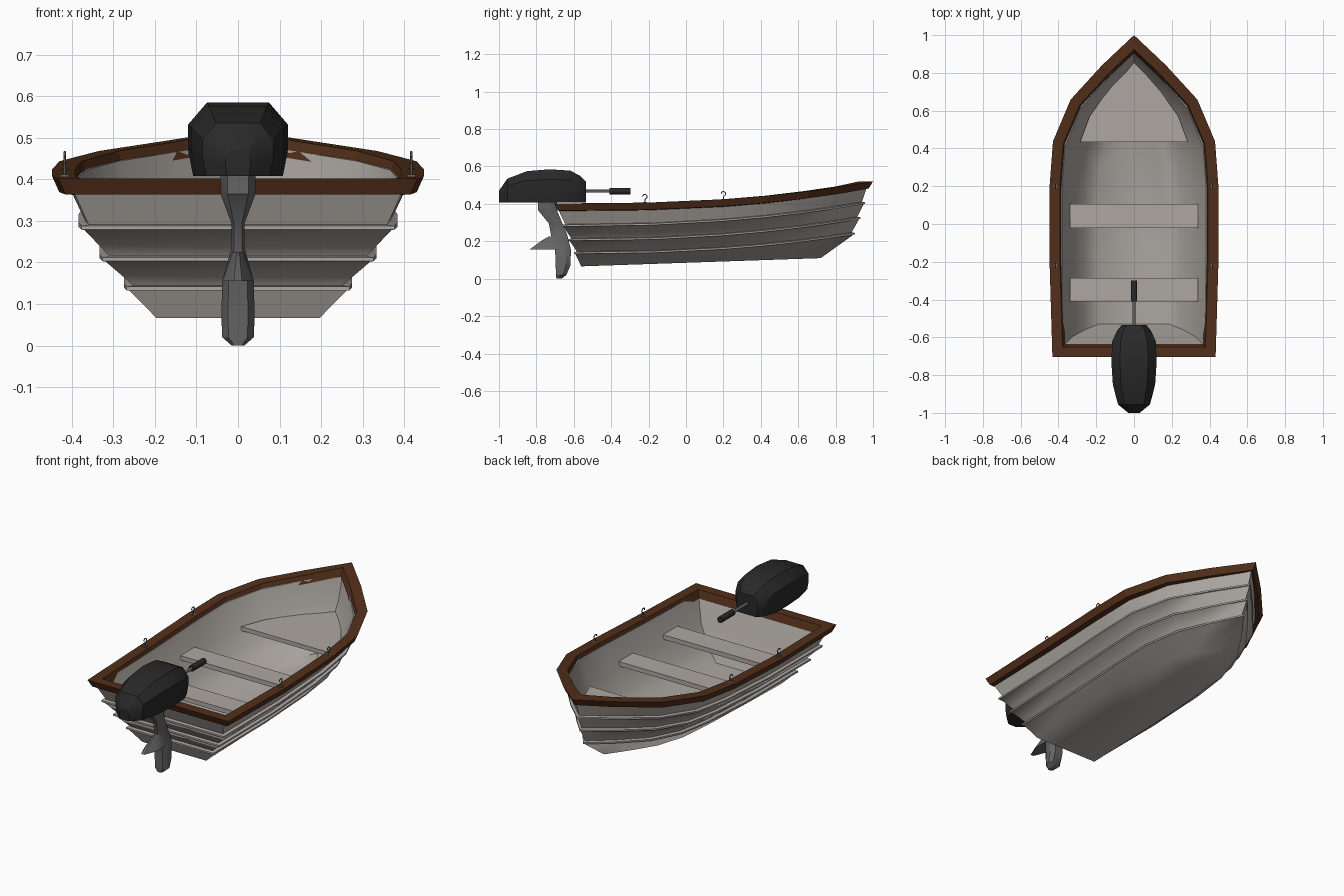
import bpy, bmesh, math
from mathutils import Vector

if "Cube" in bpy.data.objects:
    bpy.data.objects.remove(bpy.data.objects["Cube"])


def material(name, rgb):
    m = bpy.data.materials.new(name)
    m.diffuse_color = (*rgb, 1)
    m.use_nodes = True
    m.node_tree.nodes["Principled BSDF"].inputs["Base Color"].default_value = m.diffuse_color
    return m


PAINT = material("warm_grey_paint", (0.42, 0.39, 0.36))
WOOD = material("brown_wood", (0.085, 0.028, 0.01))
BLACK = material("black_casing", (0.022, 0.022, 0.022))
METAL = material("grey_metal", (0.13, 0.13, 0.13))


def finish(bm, name, mat, angle):
    bmesh.ops.recalc_face_normals(bm, faces=bm.faces)
    me = bpy.data.meshes.new(name)
    bm.to_mesh(me)
    bm.free()
    ob = bpy.data.objects.new(name, me)
    bpy.context.collection.objects.link(ob)
    me.materials.append(mat)
    if angle:
        bpy.ops.object.select_all(action='DESELECT')
        ob.select_set(True)
        bpy.context.view_layer.objects.active = ob
        bpy.ops.object.shade_smooth_by_angle(angle=math.radians(angle))
    return ob


def loft(name, rings, mat, angle=0, cyclic=False):
    """Skin equal-sized rings; cap the ends or join last ring to first."""
    bm = bmesh.new()
    vs = [[bm.verts.new(p) for p in r] for r in rings]
    n = len(vs[0])
    pairs = list(zip(vs, vs[1:])) + ([(vs[-1], vs[0])] if cyclic else [])
    for a, b in pairs:
        for i in range(n):
            j = (i + 1) % n
            bm.faces.new((a[i], a[j], b[j], b[i]))
    if not cyclic:
        bm.faces.new(vs[0])
        bm.faces.new(vs[-1])
    return finish(bm, name, mat, angle)


def prism(name, outline, z0, z1, mat):
    return loft(name, [[(x, y, z) for x, y in outline] for z in (z0, z1)], mat)


def rod(name, r, y0, y1, z, mat):
    ring = [(r * math.cos(a * math.pi / 6), r * math.sin(a * math.pi / 6)) for a in range(12)]
    return loft(name, [[(x, y, z + h) for x, h in ring] for y in (y0, y1)], mat, 40)


# Plan shape shared by all hull levels: (position along length, width fraction)
PLAN = [(0, .98), (.294, 1), (.53, 1), (.67, .96), (.8, .75), (.906, .38), (1, 0)]


def level(w, stern, bow, zs, zb, p=2.3):
    half = [(w * f, stern + (bow - stern) * t, zs + (zb - zs) * t ** p) for t, f in PLAN]
    return half + [(-x, y, z) for x, y, z in half[-2::-1]]


# Hull: lapped planks outside, then over the top edge and down the inner skin
rings = [level(.20, -.56, .72, .066, .11, 1)]
for w, s, b, zs, zb in [(.266, -.592, .895, .132, .235),
                        (.325, -.622, .925, .202, .318),
                        (.376, -.655, .95, .278, .398)]:
    for d, h in [(0, 0), (.008, .001), (.008, .010), (-.009, .013)]:
        rings.append(level(w + d, s - d, b + d, zs + h, zb + h))
rings += [level(.41, -.69, .97, .385, .50, 2.6),
          level(.382, -.645, .92, .385, .49, 2.6),
          level(.330, -.595, .885, .25, .36),
          level(.265, -.56, .83, .16, .26),
          level(.190, -.53, .70, .09, .13, 1)]
loft("hull", rings, PAINT, 50)

# Gunwale: slanted section swept round the mitred outline
half = [(.447 * f - (.006 if t == 0 else 0), -.705 + 1.705 * t) for t, f in PLAN]
outline = [Vector(p) for p in half + [(-x, y) for x, y in half[-2::-1]]]


def rim_ring(inset, drop):
    ring, n = [], len(outline)
    for i, p in enumerate(outline):
        d0 = (p - outline[i - 1]).normalized()
        d1 = (outline[(i + 1) % n] - p).normalized()
        n0, n1 = Vector((-d0.y, d0.x)), Vector((-d1.y, d1.x))
        q = p + (n0 + n1) * inset / (1 + n0.dot(n1))
        t = (p.y + .705) / 1.705
        ring.append((q.x, q.y, .402 + .118 * t ** 2.6 - drop))
    return ring


loft("gunwale", [rim_ring(*s) for s in [(.017, .038), (0, 0), (.055, 0), (.07, .042)]],
     WOOD, cyclic=True)

# Seats
for name, y0, y1 in [("rear_seat", -.41, -.285), ("middle_seat", -.02, .105)]:
    prism(name, [(-.34, y0), (.34, y0), (.34, y1), (-.34, y1)], .275, .30, PAINT)
prism("bow_seat", [(-.285, .435), (.285, .435), (.235, .57), (0, .9), (-.235, .57)],
      .28, .303, PAINT)

# Oarlocks: small base plate and a hooked horn
for sx in (-1, 1):
    for y, z in [(-.22, .405), (.2, .42)]:
        x = .417 * sx
        prism("oarlock_base", [(x - .01, y - .01), (x + .01, y - .01), (x + .01, y + .01), (x - .01, y + .01)],
              z - .005, z + .006, METAL)
        pts = [(0, -.003), (0, .018)]
        for a in range(-60, 181, 30):
            pts.append((.012 * math.cos(math.radians(a)), .034 + .012 * math.sin(math.radians(a))))
        cu = bpy.data.curves.new("oarlock_horn", 'CURVE')
        cu.dimensions = '3D'
        cu.bevel_depth = .003
        cu.bevel_resolution = 1
        cu.use_fill_caps = True
        sp = cu.splines.new('POLY')
        sp.points.add(len(pts) - 1)
        for q, (dy, dz) in zip(sp.points, pts):
            q.co = (x, y + dy, z + dz, 1)
        cu.materials.append(METAL)
        bpy.context.collection.objects.link(bpy.data.objects.new("oarlock_horn", cu))

# Motor cowl: eight-sided sections along its length (y, half width, top)
rings = []
for y, w, top in [(-1, .03, .47), (-.955, .085, .535), (-.85, .112, .575), (-.73, .12, .585),
                  (-.62, .115, .578), (-.565, .09, .55), (-.535, .065, .52)]:
    h = top - .408
    side = [(.9 * w, y, .408), (w, y, .408 + .35 * h), (w, y, .408 + .7 * h), (.62 * w, y, top)]
    rings.append(side + [(-a, b, c) for a, b, c in reversed(side)])
loft("motor_cowl", rings, BLACK, 30)

# Tiller and grip
rod("tiller_arm", .008, -.56, -.40, .468, METAL)
rod("tiller_grip", .017, -.41, -.298, .468, BLACK)


# Motor leg and rear fin: chamfered sections by height (z, half width, back, front)
def leg_rings(table, chamfer):
    out = []
    for z, w, b, f in table:
        side = [(chamfer * w, b, z), (w, b + .35 * (f - b), z), (w, b + .7 * (f - b), z), (.6 * w, f, z)]
        out.append(side + [(-x, y, h) for x, y, h in reversed(side)])
    return out


loft("motor_leg", leg_rings([
    (.412, .042, -.79, -.69), (.365, .042, -.79, -.69), (.295, .016, -.733, -.66),
    (.235, .016, -.722, -.635), (.155, .038, -.70, -.615), (.07, .04, -.697, -.618),
    (.02, .038, -.695, -.64), (0, .015, -.693, -.665)], .6), METAL, 30)
loft("motor_fin", leg_rings([(.225, .014, -.735, -.66), (.205, .02, -.77, -.65),
                             (.155, .038, -.838, -.64)], .25), METAL, 30)
